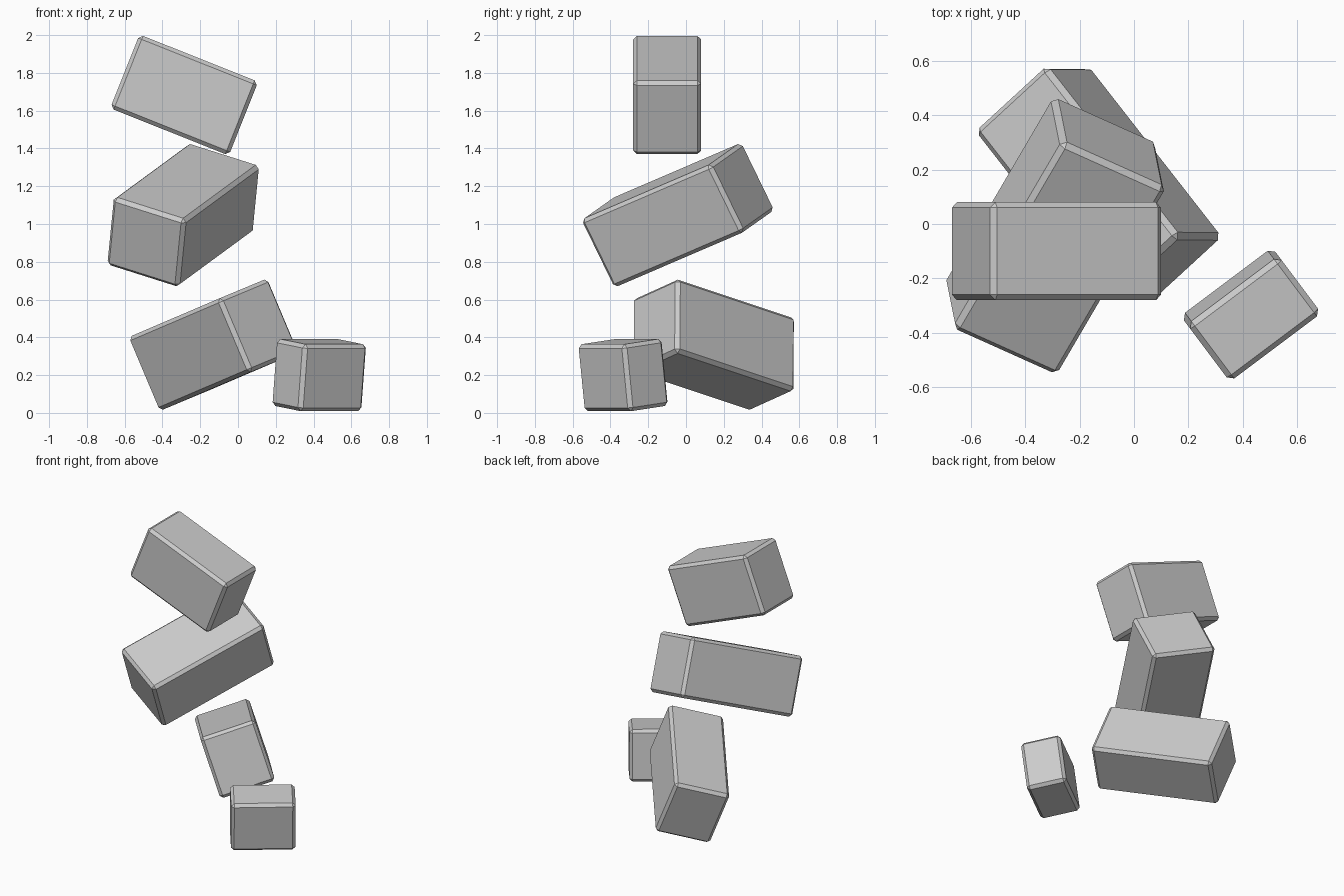
import bpy
from mathutils import Matrix, Vector

if "Cube" in bpy.data.objects:
    bpy.data.objects.remove(bpy.data.objects["Cube"])


def stone_block(name, centre, length, width, size):
    """Chamfered box whose local x follows 'length' and y follows 'width'."""
    x = Vector(length).normalized()
    y = Vector(width)
    y = (y - x * y.dot(x)).normalized()
    z = x.cross(y)
    bpy.ops.mesh.primitive_cube_add(size=1)
    block = bpy.context.object
    block.name = name
    block.data.transform(Matrix.Diagonal((*size, 1)))
    rot = Matrix((x, y, z)).transposed().to_4x4()
    block.matrix_world = Matrix.Translation(centre) @ rot
    # narrow flat chamfer on every edge
    bevel = block.modifiers.new("chamfer", 'BEVEL')
    bevel.width = 0.02
    bevel.segments = 1
    return block


# Top block, tilted down to the right
stone_block("top_block", (-0.285, -0.10, 1.683),
            (0.61, 0, -0.243), (0, 1, 0), (0.676, 0.36, 0.42))

# Middle block, rising towards the back
stone_block("middle_block", (-0.29, -0.043, 1.047),
            (0.395, 0.675, 0.29), (0.375, -0.15, -0.11), (0.852, 0.437, 0.402))

# Large lower block
stone_block("lower_block", (-0.13, 0.147, 0.361),
            (-0.48, 0.615, -0.205), (0.24, 0.245, 0.10), (0.825, 0.375, 0.424))

# Small block lying beside the stack
stone_block("small_block", (0.43, -0.333, 0.2),
            (0.32, 0.24, 0.0), (0.14, -0.20, -0.03), (0.42, 0.265, 0.357))
